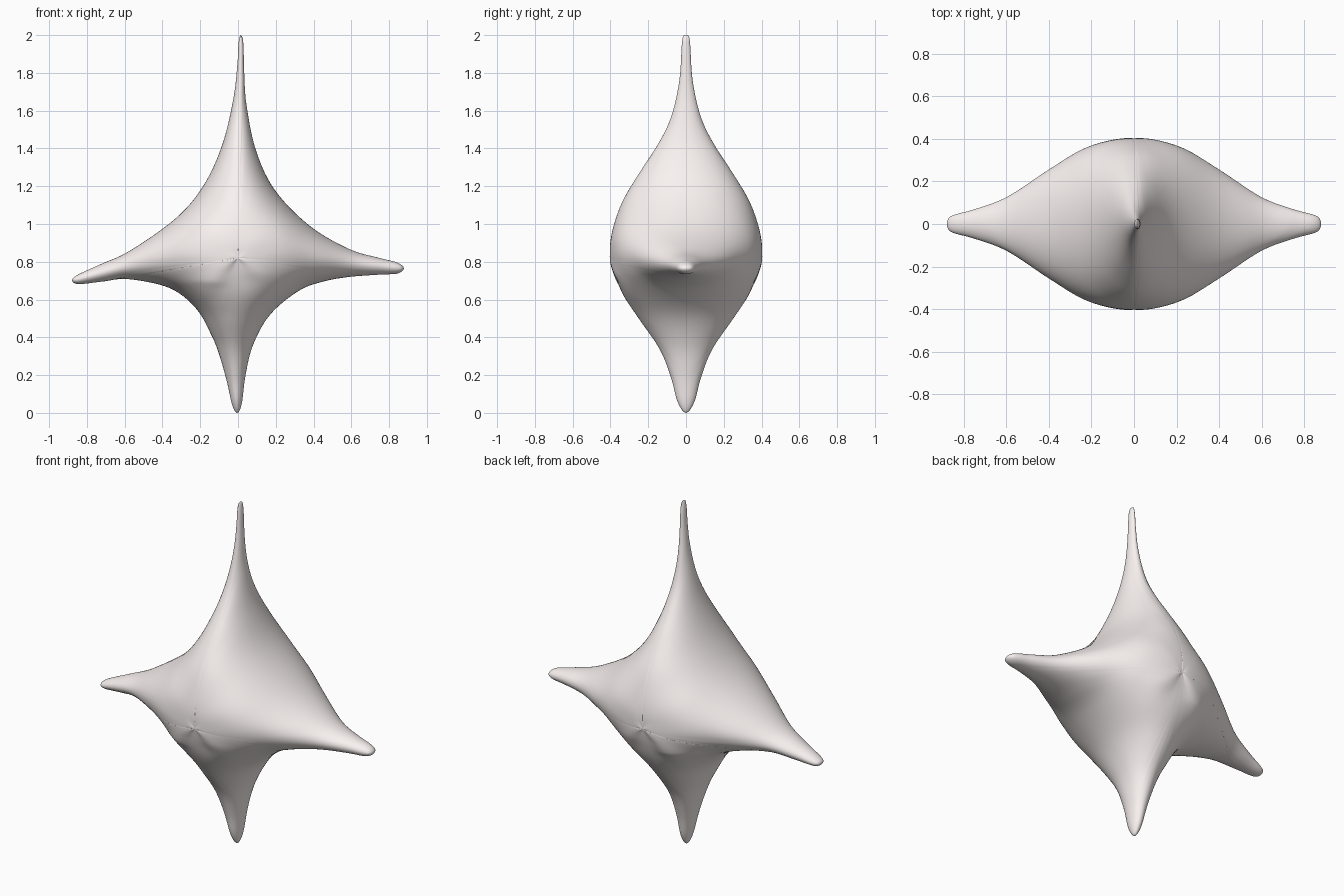
import bpy, bmesh, math

if "Cube" in bpy.data.objects:
    bpy.data.objects.remove(bpy.data.objects["Cube"])

# front outline (x, z), clockwise from the top tip
FRONT = [(.015, 2), (.028, 1.96), (.033, 1.8), (.045, 1.63), (.095, 1.39), (.195, 1.18), (.38, .99),
         (.59, .867), (.75, .82), (.845, .795), (.878, .765), (.845, .738), (.75, .732), (.59, .72),
         (.45, .695), (.32, .645), (.17, .52), (.08, .36), (.04, .2), (.02, .05), (-.003, 0),
         (-.03, .04), (-.06, .17), (-.1, .31), (-.14, .41), (-.22, .55), (-.36, .66), (-.58, .708),
         (-.72, .695), (-.845, .682), (-.878, .703), (-.845, .733), (-.72, .79), (-.57, .86), (-.33, 1.03),
         (-.185, 1.2), (-.085, 1.415), (-.025, 1.66), (-.003, 1.85), (.003, 1.96)]
# half depth seen from the side (y, z) and from the top (y, x)
SIDE = [(.02, 1.975), (.035, 1.76), (.08, 1.56), (.155, 1.41), (.25, 1.265), (.35, 1.09), (.403, .87),
        (.35, .66), (.25, .5), (.14, .34), (.08, .19), (.045, .06)]
TOP = [(.03, .868), (.046, .835), (.07, .745), (.127, .595), (.255, .4), (.365, .21), (.405, 0)]


def smooth_loop(pts, n):
    """Closed Catmull-Rom curve through pts."""
    out, m = [], len(pts)
    for i in range(m):
        a, b, c, d = (pts[(i + k) % m] for k in (-1, 0, 1, 2))
        for j in range(n):
            t = j / n
            out.append(tuple(.5 * (2 * b[k] + (c[k] - a[k]) * t
                       + (2 * a[k] - 5 * b[k] + 4 * c[k] - d[k]) * t * t
                       + (3 * b[k] - a[k] - 3 * c[k] + d[k]) * t ** 3) for k in (0, 1)))
    return out


def span(loop, axis, value):
    """Lowest and highest crossing of a loop with the line axis = value."""
    hits = []
    p = loop[-1]
    for q in loop:
        u, v = p[axis], q[axis]
        if (u <= value) != (v <= value):
            f = (value - u) / (v - u)
            hits.append(p[1 - axis] + f * (q[1 - axis] - p[1 - axis]))
        p = q
    return (min(hits), max(hits)) if hits else (0, 0)


outline = smooth_loop(FRONT, 7)
side = smooth_loop([(0, 2)] + SIDE + [(0, 0)] + [(-y, z) for y, z in reversed(SIDE)], 8)
half = TOP + [(y, -x) for y, x in reversed(TOP[:-1])]
top = smooth_loop([(0, .878)] + half + [(0, -.878)] + [(-y, x) for y, x in reversed(half)], 8)
CX, CZ = 0, .82


def bulge(lo, hi, value, depth, ridge_lo, ridge_hi):
    """Elliptical cross-section of an arm, highest on its ridge."""
    if hi - lo < 1e-6:
        return 0
    ridge = min(max((lo + hi) / 2, ridge_lo), ridge_hi)
    v = (value - ridge) / ((hi if value > ridge else lo) - ridge)
    return depth * math.sqrt(max(0, 1 - v * v))


def half_depth(x, z):
    """Blend the sideways arms into the upright arms by direction."""
    across = bulge(*span(outline, 0, x), z, span(top, 1, x)[1], .68, .86)
    upright = bulge(*span(outline, 1, z), x, span(side, 1, z)[1], -.02, .02)
    a, b = abs(x - CX) ** 3.5 + 1e-9, abs(z - CZ) ** 3.5 + 1e-9
    return (a * across + b * upright) / (a + b)


# front and back skins, built as rings growing from the centre to the outline
bm = bmesh.new()
RINGS, n = 56, len(outline)
depth_c = half_depth(CX, CZ)
grid = []
for r in range(1, RINGS + 1):
    s = math.sin(math.pi / 2 * r / RINGS)
    ring = []
    for ox, oz in outline:
        x, z = CX + s * (ox - CX), CZ + s * (oz - CZ)
        ring.append((x, 0 if r == RINGS else half_depth(x, z), z))
    grid.append(ring)

rim = [bm.verts.new(p) for p in grid[-1]]
for sign in (-1, 1):
    centre = bm.verts.new((CX, sign * depth_c, CZ))
    rings = [[bm.verts.new((x, sign * y, z)) for x, y, z in ring] for ring in grid[:-1]] + [rim]
    for i in range(n):
        j = (i + 1) % n
        bm.faces.new((centre, rings[0][i], rings[0][j]))
        for inner, outer in zip(rings, rings[1:]):
            bm.faces.new((inner[i], outer[i], outer[j], inner[j]))
# soften the skin a little
for _ in range(4):
    bmesh.ops.smooth_vert(bm, verts=bm.verts, factor=.5, use_axis_x=False, use_axis_y=True, use_axis_z=False)
bmesh.ops.recalc_face_normals(bm, faces=bm.faces)
for f in bm.faces:
    f.smooth = True

mesh = bpy.data.meshes.new("four_point_star")
bm.to_mesh(mesh)
bm.free()
star = bpy.data.objects.new("four_point_star", mesh)
bpy.context.collection.objects.link(star)

# pale warm white
pale = bpy.data.materials.new("pale_white")
pale.diffuse_color = (.95, .89, .88, 1)
pale.use_nodes = True
pale.node_tree.nodes["Principled BSDF"].inputs["Base Color"].default_value = pale.diffuse_color
mesh.materials.append(pale)
